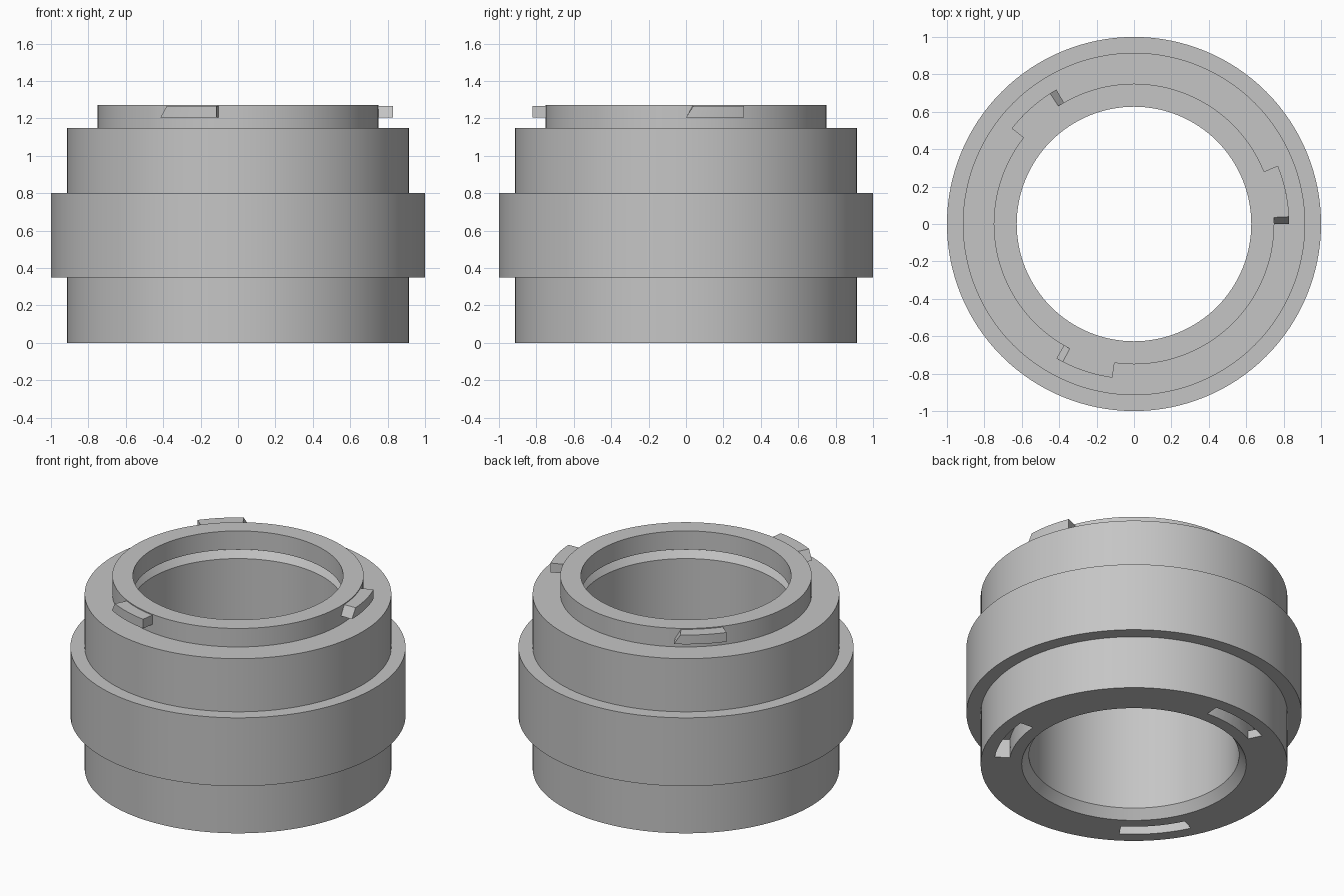
import bpy
import bmesh
from math import cos, sin, radians, tau

if "Cube" in bpy.data.objects:
    bpy.data.objects.remove(bpy.data.objects["Cube"], do_unlink=True)

grey = bpy.data.materials.new("plain grey")
grey.use_nodes = True
colour = (0.56, 0.56, 0.56, 1)
grey.diffuse_color = colour
grey.node_tree.nodes["Principled BSDF"].inputs["Base Color"].default_value = colour


def make_object(name, bm):
    bmesh.ops.recalc_face_normals(bm, faces=bm.faces)
    mesh = bpy.data.meshes.new(name)
    bm.to_mesh(mesh)
    bm.free()
    mesh.materials.append(grey)
    obj = bpy.data.objects.new(name, mesh)
    bpy.context.collection.objects.link(obj)
    return obj


def smooth(obj):
    bpy.ops.object.select_all(action="DESELECT")
    obj.select_set(True)
    bpy.context.view_layer.objects.active = obj
    bpy.ops.object.shade_smooth_by_angle(angle=radians(25))


def bridge(bm, loops, closed):
    """Join matching loops of vertices with quads."""
    count = len(loops)
    for i in range(count if closed else count - 1):
        a, b = loops[i], loops[(i + 1) % count]
        for j in range(len(a)):
            k = (j + 1) % len(a)
            bm.faces.new((a[j], a[k], b[k], b[j]))


def lathe(name, profile, segments=128):
    """Turn a closed (radius, height) profile around z."""
    bm = bmesh.new()
    loops = []
    for i in range(segments):
        t = tau * i / segments
        loops.append([bm.verts.new((r * cos(t), r * sin(t), z)) for r, z in profile])
    bridge(bm, loops, True)
    return make_object(name, bm)


def arc_block(name, start, end, inner, outer, low, high, slant=0, steps=10):
    """Curved block; slant pulls back the top of its starting end."""
    bm = bmesh.new()
    loops = []
    for i in range(steps + 1):
        f = i / steps
        bottom = radians(start + (end - start) * f)
        top = radians(start + slant + (end - start - slant) * f)
        corners = ((inner, low, bottom), (outer, low, bottom),
                   (outer, high, top), (inner, high, top))
        loops.append([bm.verts.new((r * cos(t), r * sin(t), z)) for r, z, t in corners])
    bridge(bm, loops, False)
    bm.faces.new(loops[0])
    bm.faces.new(loops[-1])
    return make_object(name, bm)


# Stepped body with a wide grip band and chamfered bore ends
body = lathe("body", [
    (0.67, 0), (0.915, 0), (0.915, 0.35), (1, 0.35), (1, 0.8), (0.915, 0.8),
    (0.915, 1.15), (0.67, 1.15), (0.627, 1.09), (0.627, 0.06)])

# Bayonet slots in the underside: an entry plus a hidden turning channel
for turn in range(3):
    a = 86 + 120 * turn
    for low, high, end in ((-0.05, 0.125, a + 30), (0.055, 0.125, a + 54)):
        cutter = arc_block("slot_cutter", a, end, 0.745, 0.835, low, high)
        cutter.hide_render = True
        cut = body.modifiers.new("slot", "BOOLEAN")
        cut.operation = "DIFFERENCE"
        cut.solver = "EXACT"
        cut.object = cutter
        bpy.context.view_layer.objects.active = body
        bpy.ops.object.modifier_apply(modifier=cut.name)
        bpy.data.objects.remove(cutter, do_unlink=True)
smooth(body)

# Neck ring standing on the body
neck = lathe("neck_ring", [(0.627, 1.15), (0.75, 1.15), (0.75, 1.272), (0.627, 1.272)])
smooth(neck)

# Three bayonet lugs with a sloped leading end
for turn in range(3):
    a = 120 * turn
    lug = arc_block(f"lug_{turn + 1}", a, a + 22, 0.735, 0.83, 1.205, 1.266, slant=2.7)
    smooth(lug)
